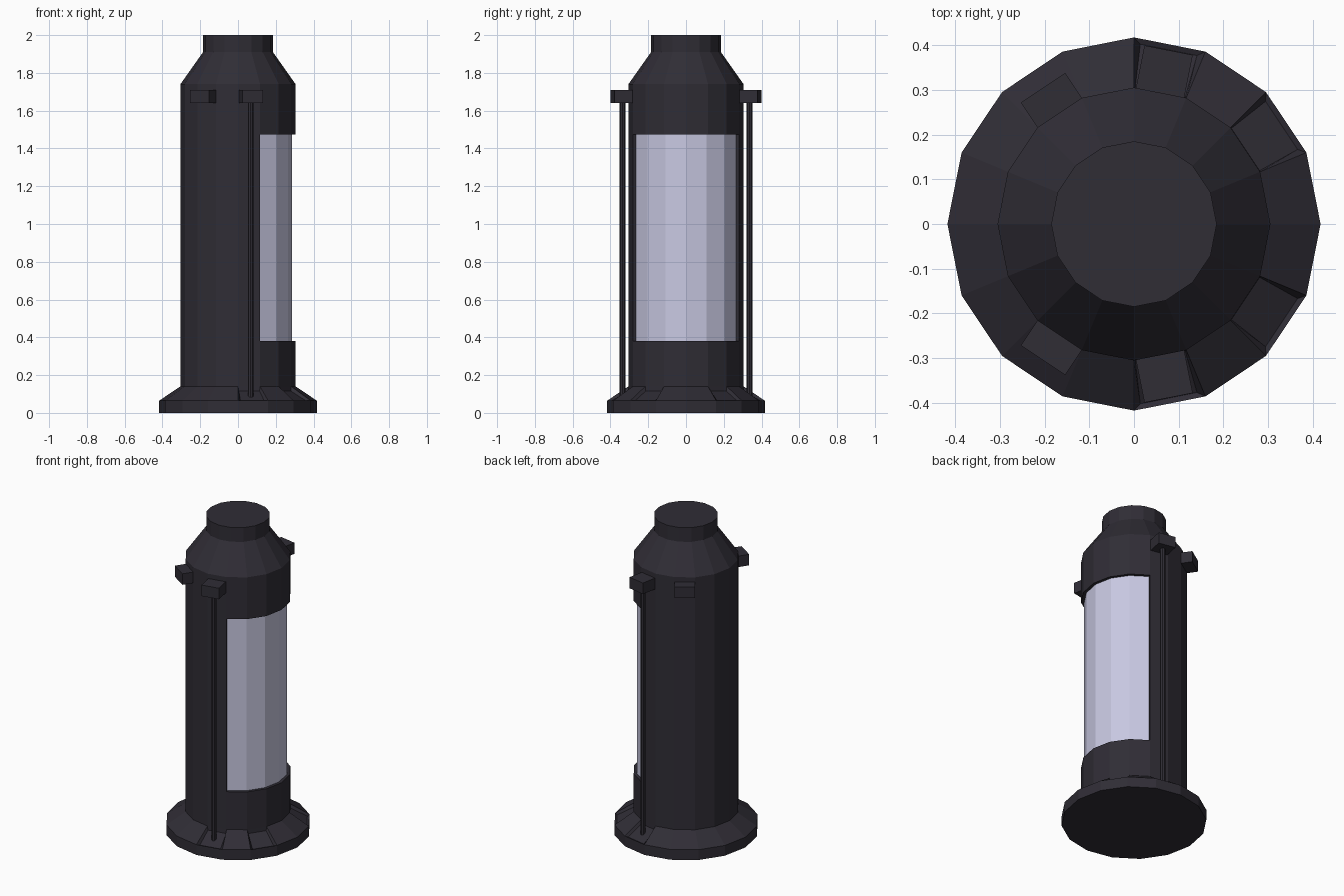
import bpy, bmesh
from math import sin, cos, radians
from mathutils import Matrix

if "Cube" in bpy.data.objects:
    bpy.data.objects.remove(bpy.data.objects["Cube"])

N, STEP = 16, 22.5


def material(name, color):
    m = bpy.data.materials.new(name)
    m.diffuse_color = color
    m.use_nodes = True
    m.node_tree.nodes["Principled BSDF"].inputs["Base Color"].default_value = m.diffuse_color
    return m


DARK = material("dark_metal", (0.029, 0.026, 0.036, 1))
GLASS = material("pale_glass", (0.58, 0.58, 0.76, 1))


def pt(r, deg, z):
    return (r * cos(radians(deg)), r * sin(radians(deg)), z)


def finish(name, bm, mat):
    bmesh.ops.remove_doubles(bm, verts=bm.verts, dist=1e-5)
    bmesh.ops.recalc_face_normals(bm, faces=bm.faces)
    me = bpy.data.meshes.new(name)
    bm.to_mesh(me)
    bm.free()
    me.materials.append(mat)
    ob = bpy.data.objects.new(name, me)
    bpy.context.collection.objects.link(ob)
    return ob


def face(bm, *pts):
    bm.faces.new([bm.verts.new(p) for p in pts])


def band(bm, k, r0, z0, r1, z1):
    """One flat facet of a lathed ring, sector k."""
    a, b = k * STEP, (k + 1) * STEP
    face(bm, pt(r0, a, z0), pt(r0, b, z0), pt(r1, b, z1), pt(r1, a, z1))


def disc(bm, r, z):
    face(bm, *[pt(r, k * STEP, z) for k in range(N)])


# Body: faceted shell with a recessed window opening on the right side
R, RG, ZB, ZT = 0.305, 0.287, 0.38, 1.475
window = range(-3, 3)
profile = [(R, 0.1), (R, ZB), (R, ZT), (R, 1.74), (0.185, 1.91), (0.185, 2.0)]
bm = bmesh.new()
for (r0, z0), (r1, z1) in zip(profile, profile[1:]):
    for k in range(-8, 8):
        if not (z0 == ZB and k in window):
            band(bm, k, r0, z0, r1, z1)
disc(bm, 0.185, 2.0)
disc(bm, R, 0.1)
for k in window:                       # sill and head of the opening
    band(bm, k, RG, ZB, R, ZB)
    band(bm, k, RG, ZT, R, ZT)
for a in (-67.5, 67.5):                # side jambs
    face(bm, pt(RG, a, ZB), pt(R, a, ZB), pt(R, a, ZT), pt(RG, a, ZT))
finish("body", bm, DARK)

# Glass panel
bm = bmesh.new()
for k in window:
    band(bm, k, RG, ZB, RG, ZT)
glass = finish("window_glass", bm, GLASS)
if glass.data.polygons[2].normal.x < 0:
    glass.data.flip_normals()

# Flared base with four recessed sectors
RB, ZR, ZS = 0.417, 0.065, 0.14
bm = bmesh.new()
disc(bm, RB, 0)
for k in range(-8, 8):
    band(bm, k, RB, 0, RB, ZR)
    if k not in (-4, -2, 1, 3):
        band(bm, k, RB, ZR, R, ZS)
        continue
    a, b = k * STEP, (k + 1) * STEP
    rim = [pt(RB, a, ZR), pt(RB, b, ZR), pt(R, b, ZS), pt(R, a, ZS)]
    floor = [pt(0.402, a + 2, ZR - 0.005), pt(0.402, b - 2, ZR - 0.005),
             pt(R, b - 0.5, 0.115), pt(R, a + 0.5, 0.115)]
    face(bm, *floor)
    for i in range(4):
        j = (i + 1) % 4
        face(bm, rim[i], rim[j], floor[j], floor[i])
finish("base", bm, DARK)


# Brackets and rods, mirrored front to back
def bracket(name, deg, outer, width):
    inner = 0.285
    bm = bmesh.new()
    mat = (Matrix.Rotation(radians(deg), 4, 'Z')
           @ Matrix.Translation(((inner + outer) / 2, 0, 1.675))
           @ Matrix.Diagonal((outer - inner, width, 0.07, 1)))
    bmesh.ops.create_cube(bm, size=1, matrix=mat)
    finish(name, bm, DARK)


for side, s in (("front", -1), ("back", 1)):
    bracket(side + "_rod_bracket", s * 78.75, 0.396, 0.11)
    bracket(side + "_left_bracket", s * 123.75, 0.366, 0.119)
    bm = bmesh.new()
    bmesh.ops.create_cone(bm, cap_ends=True, segments=8, radius1=0.015,
                          radius2=0.015, depth=1.57,
                          matrix=Matrix.Translation(pt(0.343, s * 78.75, 0.865)))
    finish(side + "_rod", bm, DARK)
